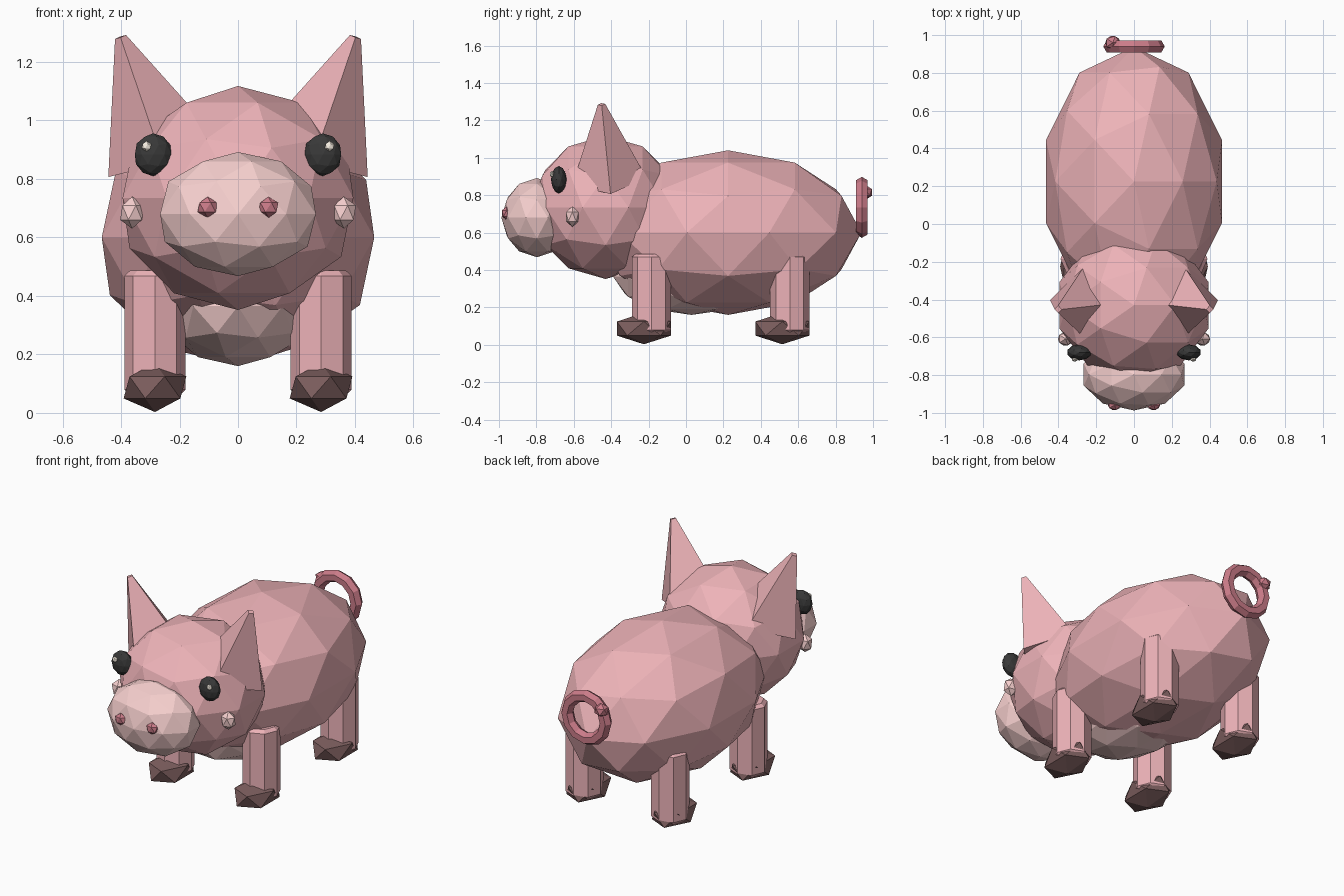
import bpy, math
from mathutils import Matrix

if "Cube" in bpy.data.objects:
    bpy.data.objects.remove(bpy.data.objects["Cube"])


def material(name, r, g, b):
    m = bpy.data.materials.new(name)
    m.diffuse_color = (r, g, b, 1)
    m.use_nodes = True
    m.node_tree.nodes["Principled BSDF"].inputs["Base Color"].default_value = m.diffuse_color
    return m


PINK = material("pink", 0.85, 0.45, 0.48)
LIGHT = material("light_pink", 0.93, 0.63, 0.62)
ROSE = material("rose", 0.60, 0.20, 0.25)
HOOF = material("hoof_brown", 0.20, 0.11, 0.11)
BLACK = material("black", 0.04, 0.04, 0.04)
CREAM = material("cream", 0.95, 0.88, 0.78)


def finish(name, mat):
    ob = bpy.context.object
    ob.name = name
    ob.data.materials.append(mat)
    return ob


def blob(name, loc, radii, mat, detail=2):
    """Faceted ellipsoid."""
    bpy.ops.mesh.primitive_ico_sphere_add(subdivisions=detail, radius=1, location=loc)
    ob = finish(name, mat)
    ob.data.transform(Matrix.Diagonal((*radii, 1)))
    return ob


# Body, belly, head and snout
blob("body", (0, 0.225, 0.60), (0.49, 0.713, 0.44), PINK)
blob("belly", (0, 0.03, 0.365), (0.26, 0.42, 0.205), LIGHT)
blob("head", (0, -0.43, 0.735), (0.415, 0.397, 0.383), PINK)
blob("snout", (0, -0.797, 0.68), (0.28, 0.19, 0.212), LIGHT)

for side, s in (("left", -1), ("right", 1)):
    # Face details
    blob(f"nostril_{side}", (s * 0.104, -0.96, 0.703), (0.038, 0.028, 0.036), ROSE, 1)
    blob(f"eye_{side}", (s * 0.29, -0.68, 0.883), (0.066, 0.042, 0.073), BLACK)
    blob(f"eye_glint_{side}", (s * 0.313, -0.717, 0.912), (0.018, 0.012, 0.018), CREAM, 1)
    blob(f"cheek_{side}", (s * 0.362, -0.608, 0.685), (0.046, 0.04, 0.055), LIGHT, 1)

    # Four-sided ear leaning outward and slightly forward
    tilt = Matrix.Rotation(0.1, 4, 'X') @ Matrix.Rotation(s * 0.34, 4, 'Y')
    bpy.ops.mesh.primitive_cone_add(vertices=4, radius1=0.2, radius2=0.02, depth=0.44)
    ear = finish(f"ear_{side}", PINK)
    ear.data.transform(tilt @ Matrix.Translation((0, 0, 0.22)))
    ear.location = (s * 0.255, -0.41, 0.873)

    # Legs with chamfered rims, and hooves set a little forward
    for end, y in (("front", -0.185), ("back", 0.555)):
        bpy.ops.mesh.primitive_cylinder_add(vertices=8, radius=0.105, depth=0.425,
                                            location=(s * 0.284, y, 0.274))
        leg = finish(f"{end}_leg_{side}", PINK)
        bevel = leg.modifiers.new("rim", 'BEVEL')
        bevel.width = 0.018
        bevel.segments = 1
        bevel.limit_method = 'ANGLE'
        bevel.angle_limit = math.radians(60)
        blob(f"{end}_hoof_{side}", (s * 0.284, y - 0.04, 0.087), (0.12, 0.17, 0.084), HOOF, 1)

# Curled tail ring with a small tip
bpy.ops.mesh.primitive_torus_add(major_segments=12, minor_segments=6, major_radius=0.127,
                                 minor_radius=0.036, location=(0, 0.94, 0.735),
                                 rotation=(math.pi / 2, 0, 0))
finish("tail_ring", ROSE)
blob("tail_tip", (-0.112, 0.96, 0.815), (0.045, 0.04, 0.04), ROSE, 1)
